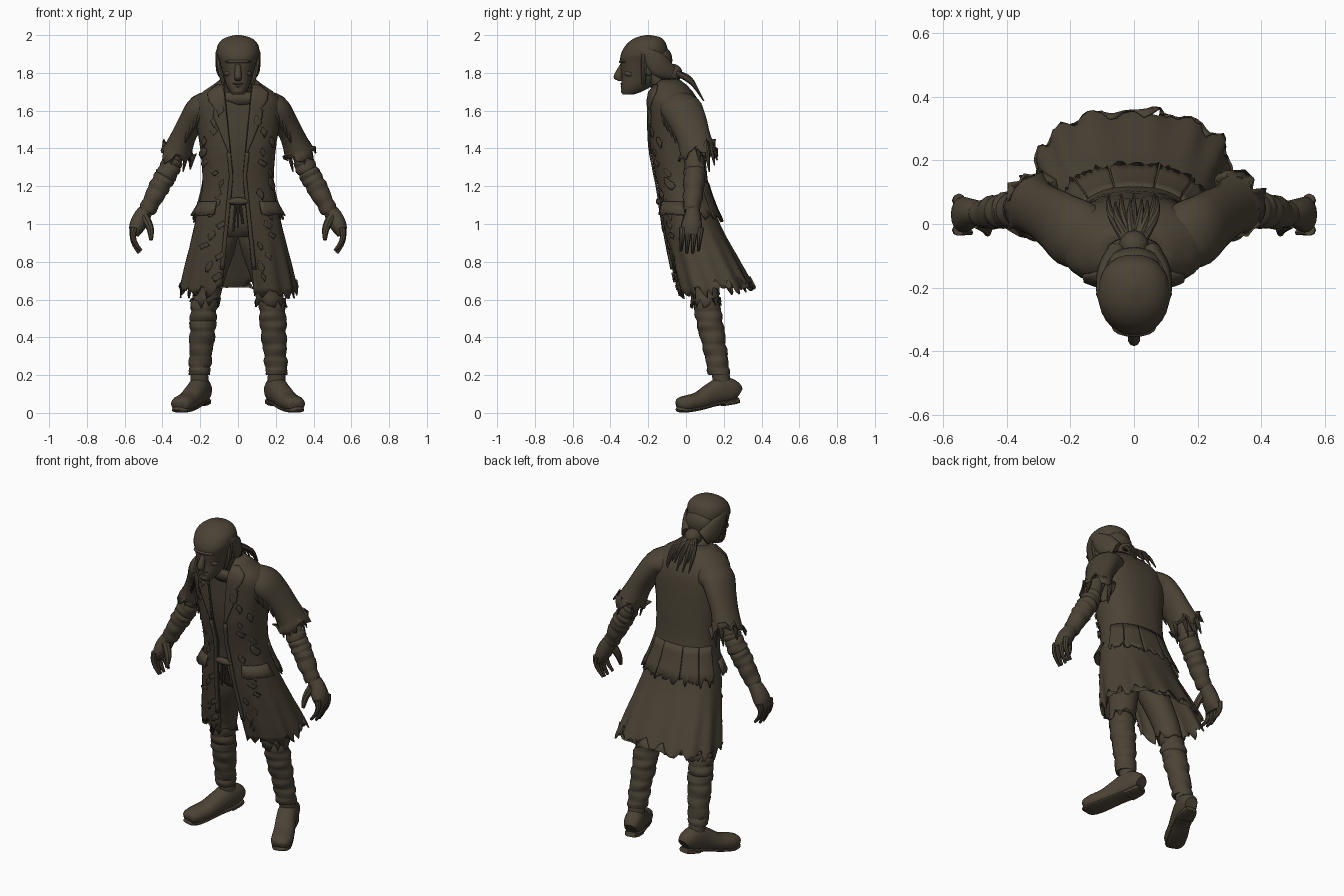
import bpy, bmesh, math, random
from mathutils import Vector

random.seed(4)
if "Cube" in bpy.data.objects:
    bpy.data.objects.remove(bpy.data.objects["Cube"])

brown = bpy.data.materials.new("dark_brown")
brown.use_nodes = True
brown.diffuse_color = (.07, .055, .036, 1)
shader = brown.node_tree.nodes["Principled BSDF"]
shader.inputs["Base Color"].default_value = brown.diffuse_color
shader.inputs["Roughness"].default_value = .8


def finish(name, bm, thick=0):
    bmesh.ops.recalc_face_normals(bm, faces=bm.faces)
    mesh = bpy.data.meshes.new(name)
    bm.to_mesh(mesh)
    bm.free()
    mesh.materials.append(brown)
    for polygon in mesh.polygons:
        polygon.use_smooth = True
    mesh.set_sharp_from_angle(angle=math.radians(40))
    ob = bpy.data.objects.new(name, mesh)
    bpy.context.collection.objects.link(ob)
    if thick:
        ob.modifiers.new("thickness", "SOLIDIFY").thickness = thick
    return ob


def spline(keys, steps):
    """Catmull-Rom resampling of number tuples."""
    vectors = [Vector(key) for key in keys]
    padded = [vectors[0], *vectors, vectors[-1]]
    out = []
    for a, b, c, d in zip(padded, padded[1:], padded[2:], padded[3:]):
        for step in range(steps):
            t = step / steps
            out.append(b + t / 2 * (c - a + t * (2 * a - 5 * b + 4 * c - d + t * (3 * (b - c) + d - a))))
    return out + [vectors[-1]]


def power(value, exponent):
    return math.copysign(abs(value) ** exponent, value)


def tube(name, keys, ref=(0, 1, 0), steps=4, sides=16, flat=False, ribs=0, square=1, ragged=0, side=1, thick=0):
    """Loft of (x, y, z, half width, half depth); ref sets the depth direction."""
    rows = spline([key if len(key) == 5 else (*key, key[3]) for key in keys], steps)
    points = [Vector(row[:3]) for row in rows]
    last = len(rows) - 1
    bm = bmesh.new()
    rings = []
    for i, row in enumerate(rows):
        along = Vector((0, 0, 1)) if flat else (points[min(i + 1, last)] - points[max(i - 1, 0)]).normalized()
        deep = Vector(ref)
        deep = (deep - along * deep.dot(along)).normalized()
        wide = along.cross(deep)
        swell = 1
        if ribs:
            swell += .08 * abs(math.sin(math.pi * ribs * i / last)) - random.uniform(.02, .06)
        ring = []
        for k in range(sides):
            a = math.tau * k / sides
            lean = deep * power(math.cos(a), square) * max(row[4], .003)
            lean += wide * power(math.sin(a), square) * max(row[3], .003)
            point = points[i] + lean * (swell + (.04 * math.sin(a * 2 + i * .6) if ribs else 0))
            if ragged and i == last:
                point += along * random.uniform(-ragged, ragged) + lean * random.uniform(0, .25)
            ring.append(bm.verts.new((point.x * side, point.y, point.z)))
        rings.append(ring)
    for upper, lower in zip(rings, rings[1:]):
        for k in range(sides):
            bm.faces.new((upper[k - 1], upper[k], lower[k], lower[k - 1]))
    if not ragged:
        bm.faces.new(rings[0])
        bm.faces.new(rings[-1])
    return finish(name, bm, thick)


def strand(name, start, end, radius, side=1, tip=.2, bulge=(0, 0, 0)):
    """Tapered strip between two points."""
    start, end = Vector(start), Vector(end)
    middle = (start + end) / 2 + Vector(bulge)
    tube(name, [(*start, radius), (*middle, radius * .8), (*end, radius * tip)], sides=8, side=side)


def ball(name, loc, size, rot=(0, 0, 0)):
    bm = bmesh.new()
    bmesh.ops.create_uvsphere(bm, u_segments=16, v_segments=10, radius=1)
    ob = finish(name, bm)
    ob.location, ob.scale, ob.rotation_euler = loc, size, rot


# Coat outline: height, half width, front y, back y
COAT = spline([(1.77, .09, -.15, -.04), (1.73, .14, -.18, .01), (1.68, .21, -.2, .05), (1.6, .23, -.2, .08),
               (1.4, .2, -.19, .1), (1.2, .19, -.15, .12), (1, .23, -.12, .18), (.7, .3, -.06, .34),
               (.5, .33, -.01, .43)], 4)
BOXY = .85


def outline(z):
    for a, b in zip(COAT, COAT[1:]):
        if z >= b[0]:
            return a.lerp(b, (a[0] - z) / (a[0] - b[0]))
    return COAT[-1]


def opening(z):
    return .025 + .1 * abs(z - 1.25)


def coat_point(t, z, off):
    _, width, front, back = outline(z)
    off += .008 * math.sin(13 * t) * max(0, min(1, (1 - z) * 3))
    return Vector(((width + off) * power(math.sin(t), BOXY),
                   (front + back) / 2 - ((back - front) / 2 + off) * power(math.cos(t), BOXY), z))


def angle_at(x, z):
    return math.copysign(math.asin(min(1, abs(x) / outline(z)[1]) ** (1 / BOXY)), x)


def cloth(name, rows, off, cols, ragged=0, hem_rise=0, slits=0, flare=0):
    """Sheet lying on the coat outline; rows are (height, start angle, end angle)."""
    bm = bmesh.new()
    grid = []
    last = len(rows) - 1
    for j, (z, start, end) in enumerate(rows):
        line = []
        for i in range(cols + 1):
            t = start + (end - start) * i / cols
            height = z
            if j == last:
                height += hem_rise * (1 - math.cos(t)) + ragged * (random.uniform(-.8, .8) + .4 * math.sin(t * 17))
            lift = off + flare * j / last + random.uniform(-.001, .001)
            line.append(bm.verts.new(coat_point(t, height, lift)))
        grid.append(line)
    for j in range(last):
        for i in range(cols):
            if j < last - 2 or random.random() >= slits:
                bm.faces.new((grid[j][i], grid[j][i + 1], grid[j + 1][i + 1], grid[j + 1][i]))
    finish(name, bm, .008)


def heights(top, bottom, count):
    return [top + (bottom - top) * i / (count - 1) for i in range(count)]


# Coat, shirt and back skirt flaps
rows = []
for z in heights(1.77, .63, 35):
    t = angle_at(opening(z), z)
    rows.append((z, t, math.tau - t))
cloth("long_coat", rows, 0, 84, ragged=.045, hem_rise=.025, slits=.015)
cloth("shirt", [(z, -1.2, 1.2) for z in heights(1.7, 1.1, 20)], -.022, 24)
cloth("neckline", [(z, -1, 1) for z in heights(1.7, 1.64, 3)], -.012, 12, ragged=.015)
for i in range(5):
    start = 1.8 + .54 * i
    cloth(f"back_flap_{i}", [(z, start, start + .52) for z in heights(1.22, 1.04, 5)], .004, 10, ragged=.03, flare=.022)

# Lapels, pocket flaps and worn patches on both coat fronts
for s, label in ((1, "left_"), (-1, "right_")):
    lapel = []
    for i, z in enumerate(heights(1.74, 1.36, 10)):
        width = .03 if i == 0 else .06 if i == 3 else .3 * (z - 1.34)
        lapel.append((z, s * angle_at(opening(z), z), s * angle_at(opening(z) + min(width, .085), z)))
    cloth(label + "lapel", lapel, .01, 6)
    cloth(label + "pocket_flap", [(z, s * angle_at(.11, z), s * 1.5) for z in heights(1.12, 1.05, 3)],
          .008, 8, ragged=.012, flare=.025)
    cloth(label + "front_edge", [(z, s * angle_at(opening(z), z), s * angle_at(opening(z) + .02, z))
                                 for z in heights(1.38, .76, 20)], .003, 2)
    for i, z in enumerate(heights(1.6, .72, 17)):
        x, high, wide = random.uniform(.08, .18), random.uniform(.012, .035), random.uniform(.012, .026)
        patch = []
        for f in heights(1, -1, 5):
            lean = x - wide * f * .4
            reach = wide * (1.2 - abs(f)) * random.uniform(.6, 1)
            patch.append((z + high * f, s * angle_at(lean - reach, z), s * angle_at(lean + reach, z)))
        cloth(f"{label}worn_patch_{i}", patch, .004, 4, ragged=.008)

# Trousers and waist cords
tube("trouser_seat", [(0, 0, 1.2, .15, .11), (0, .02, 1, .17, .12), (0, .03, .93, .1, .09)], flat=True)
ball("waist_knot", (0, -.14, 1.12), (.06, .02, .02))
for i in range(3):
    x = .025 * (i - 1)
    strand(f"waist_cord_{i}", (x / 2, -.14, 1.11), (x, -.12, .96 + .02 * i), .008, tip=.8)

# Neck and head
tube("neck", [(0, -.06, 1.6, .09), (0, -.1, 1.7, .075), (0, -.17, 1.8, .07)], flat=True)
tube("head", [(0, -.305, 1.686, .03), (0, -.285, 1.703, .045, .056), (0, -.26, 1.735, .062, .084),
              (0, -.24, 1.78, .076, .1), (0, -.23, 1.855, .097, .118), (0, -.22, 1.9, .112, .124),
              (0, -.21, 1.95, .106), (0, -.2, 1.985, .07), (0, -.2, 2, .015)],
     flat=True, square=.9, sides=28)
tube("nose", [(0, -.33, 1.855, .013), (0, -.36, 1.78, .02, .024), (0, -.343, 1.757, .014)], flat=True, sides=10)
ball("brow", (0, -.325, 1.86), (.07, .03, .013))
ball("upper_lip", (0, -.328, 1.743), (.034, .02, .007))
ball("lower_lip", (0, -.326, 1.727), (.03, .02, .007))
ball("chin", (0, -.32, 1.705), (.032, .025, .02))
for s, label in ((1, "left_"), (-1, "right_")):
    ball(label + "cheek", (s * .05, -.295, 1.8), (.026, .032, .016), (0, s * .5, 0))
    ball(label + "eye", (s * .034, -.325, 1.836), (.016, .012, .007))
    ball(label + "ear", (s * .095, -.2, 1.82), (.012, .022, .034), (.2, 0, 0))
    tube(label + "side_hair", [(.1, -.25, 1.925, .01), (.1, -.2, 1.895, .02, .04), (.088, -.14, 1.84, .026, .06),
                               (.055, -.085, 1.8, .03, .045)], ref=(0, 0, 1), side=s)
    strand(label + "sideburn", (.1, -.22, 1.9), (.076, -.225, 1.74), .02, side=s, tip=.5, bulge=(.007, 0, 0))

# Tied hair with loose strands
ball("back_hair", (0, -.145, 1.86), (.095, .072, .085), (-.3, 0, 0))
ball("hair_knot", (0, -.07, 1.8), (.048, .05, .048))
for i in range(9):
    x, shorten = (i - 4) * .014, random.uniform(0, .07)
    strand(f"hair_strand_{i}", (x / 2, -.05, 1.8), (x * 1.2 + random.uniform(-.015, .015), .1 - shorten / 2, 1.64 + shorten),
           .015, bulge=(x / 3, .01, .02))

# Limbs
for s, label in ((1, "left_"), (-1, "right_")):
    # Torn sleeve, bare elbow and wrapped forearm
    tube(label + "sleeve", [(.13, -.05, 1.625, .08, .1), (.195, -.025, 1.61, .078, .11), (.245, .01, 1.545, .068, .1),
                            (.29, .04, 1.46, .066, .09), (.325, .065, 1.37, .08, .095)],
         sides=26, ragged=.05, side=s, thick=.008)
    tube(label + "upper_arm", [(.24, .02, 1.55, .05), (.3, .04, 1.43, .04), (.35, .05, 1.31, .043)], side=s)
    for k in range(5):
        across, deep = .06 * math.cos(k * 1.25), .08 * math.sin(k * 1.25)
        strand(f"{label}sleeve_shred_{k}", (.31 + across, .06 + deep, 1.42), (.34 + across, .075 + deep, 1.3 + across / 2),
               .014, side=s)
    tube(label + "forearm_wrap", [(.335, .045, 1.345, .05), (.375, .045, 1.27, .056), (.42, .04, 1.19, .054),
                                  (.485, .03, 1.065, .042)], steps=14, ribs=7, side=s)
    # Hand
    tube(label + "palm", [(.48, .035, 1.08, .036), (.508, .035, 1.04, .044), (.535, .03, .985, .042, .056),
                          (.55, .03, .94, .024, .052)], side=s)
    for k in range(4):
        shorten = .012 * abs(k - 1.5)
        tube(f"{label}finger_{k}", [(.55 + .045 * f - (.065 + shorten) * f * f, .076 - .031 * k - .01 * f,
                                     .98 - (.14 - shorten) * f, .02 - .012 * f) for f in heights(0, 1, 4)], sides=8, side=s)
    strand(label + "thumb", (.495, .01, 1.04), (.46, -.03, .915), .025, side=s, tip=.4, bulge=(-.012, 0, 0))
    # Torn trouser leg and wrapped shin
    tube(label + "trouser_leg", [(.085, .03, 1, .09), (.1, .04, .88, .09), (.145, .08, .72, .08), (.173, .105, .585, .073)],
         sides=22, flat=True, ragged=.035, side=s, thick=.008)
    tube(label + "shin_wrap", [(.17, .1, .65, .06), (.182, .115, .54, .07), (.188, .135, .43, .068), (.198, .16, .3, .06),
                               (.205, .175, .2, .057)], steps=12, ribs=8, flat=True, side=s)
    tube(label + "ankle", [(.205, .18, .23, .046), (.203, .2, .09, .05)], flat=True, side=s)
    # Shoe with sole and heel following its underside
    shoe = [(.18, .278, .1, .036), (.186, .25, .115, .05, .058), (.203, .195, .12, .055, .072),
            (.228, .135, .098, .056, .06), (.262, .07, .066, .06, .046), (.295, 0, .05, .06, .042),
            (.315, -.03, .045, .046, .034), (.322, -.045, .04, .02)]
    tube(label + "shoe", shoe, ref=(0, 0, 1), square=.85, side=s)
    under = [(key[0], key[1], key[2] - key[-1], key[3] * .9, .012) for key in shoe]
    tube(label + "sole", [(x, y, z + .006, wide, deep) for x, y, z, wide, deep in under], ref=(0, 0, 1), square=.7, side=s)
    tube(label + "heel", under[:3], ref=(0, 0, 1), square=.6, side=s)
    # Loose strips over the shoulder front
    for k in range(4):
        top = Vector((.195 + .02 * k, -.125 + .02 * k, 1.6 - .03 * k))
        strand(f"{label}shoulder_tatter_{k}", top, top + Vector((.025, .01, -.08)), .014, side=s)
